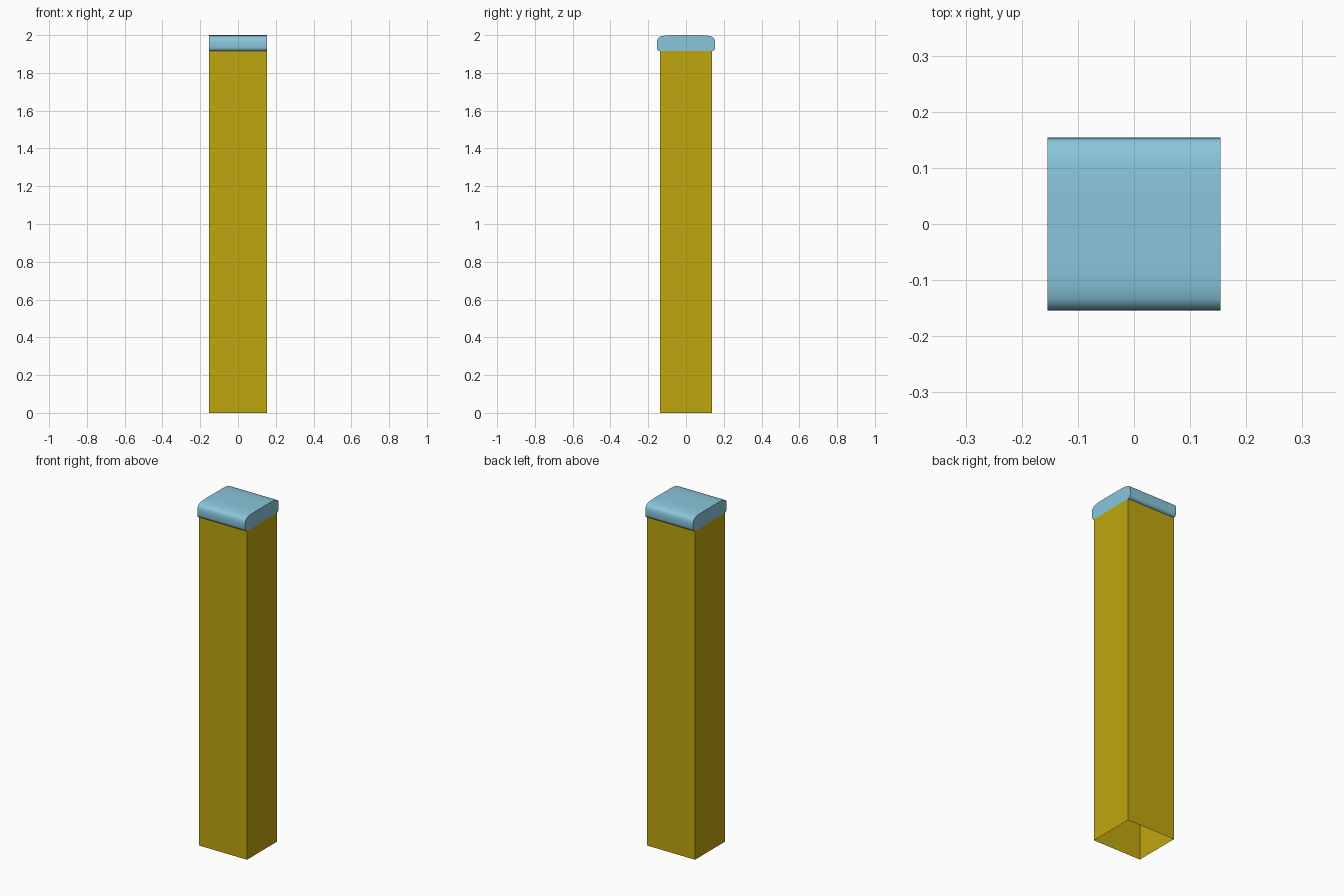
import bpy, bmesh, math

if "Cube" in bpy.data.objects:
    bpy.data.objects.remove(bpy.data.objects["Cube"])


def material(name, rgb):
    m = bpy.data.materials.new(name)
    m.diffuse_color = (*rgb, 1.0)
    m.use_nodes = True
    m.node_tree.nodes["Principled BSDF"].inputs["Base Color"].default_value = m.diffuse_color
    return m


def extrude_x(name, profile, half, mat, capped):
    """Sweep a closed y-z or x-z loop; here along x, with optional flat ends."""
    bm = bmesh.new()
    a = [bm.verts.new((-half, y, z)) for y, z in profile]
    b = [bm.verts.new((half, y, z)) for y, z in profile]
    n = len(profile)
    for i in range(n):
        j = (i + 1) % n
        bm.faces.new((a[i], b[i], b[j], a[j]))
    if capped:
        bm.faces.new(a)
        bm.faces.new(b[::-1])
    bmesh.ops.recalc_face_normals(bm, faces=bm.faces[:])
    return finish(name, bm, mat)


def finish(name, bm, mat):
    me = bpy.data.meshes.new(name)
    bm.to_mesh(me)
    bm.free()
    me.materials.append(mat)
    ob = bpy.data.objects.new(name, me)
    bpy.context.collection.objects.link(ob)
    return ob


yellow = material("ochre yellow", (0.53, 0.38, 0.005))
blue = material("pale blue", (0.254, 0.565, 0.716))

HX, HY, H = 0.154, 0.137, 1.915

# post: thin-walled square tube, open at the bottom
bm = bmesh.new()
low = [bm.verts.new((sx * HX, sy * HY, 0)) for sx, sy in ((-1, -1), (1, -1), (1, 1), (-1, 1))]
top = [bm.verts.new((v.co.x, v.co.y, H)) for v in low]
for i in range(4):
    j = (i + 1) % 4
    bm.faces.new((low[i], low[j], top[j], top[i]))
finish("post", bm, yellow)

# cap: rounded profile mirrored in y, flat ends flush with the post
half = [(0.137, 1.915), (0.146, 1.918), (0.152, 1.925), (0.154, 1.935),
        (0.154, 1.962), (0.152, 1.976), (0.146, 1.986), (0.134, 1.993),
        (0.11, 1.998), (0.075, 2.0)]
profile = half + [(-y, z) for y, z in reversed(half)]
cap = extrude_x("cap", profile, HX, blue, True)
bpy.ops.object.select_all(action='DESELECT')
cap.select_set(True)
bpy.context.view_layer.objects.active = cap
bpy.ops.object.shade_smooth_by_angle(angle=math.radians(35))
